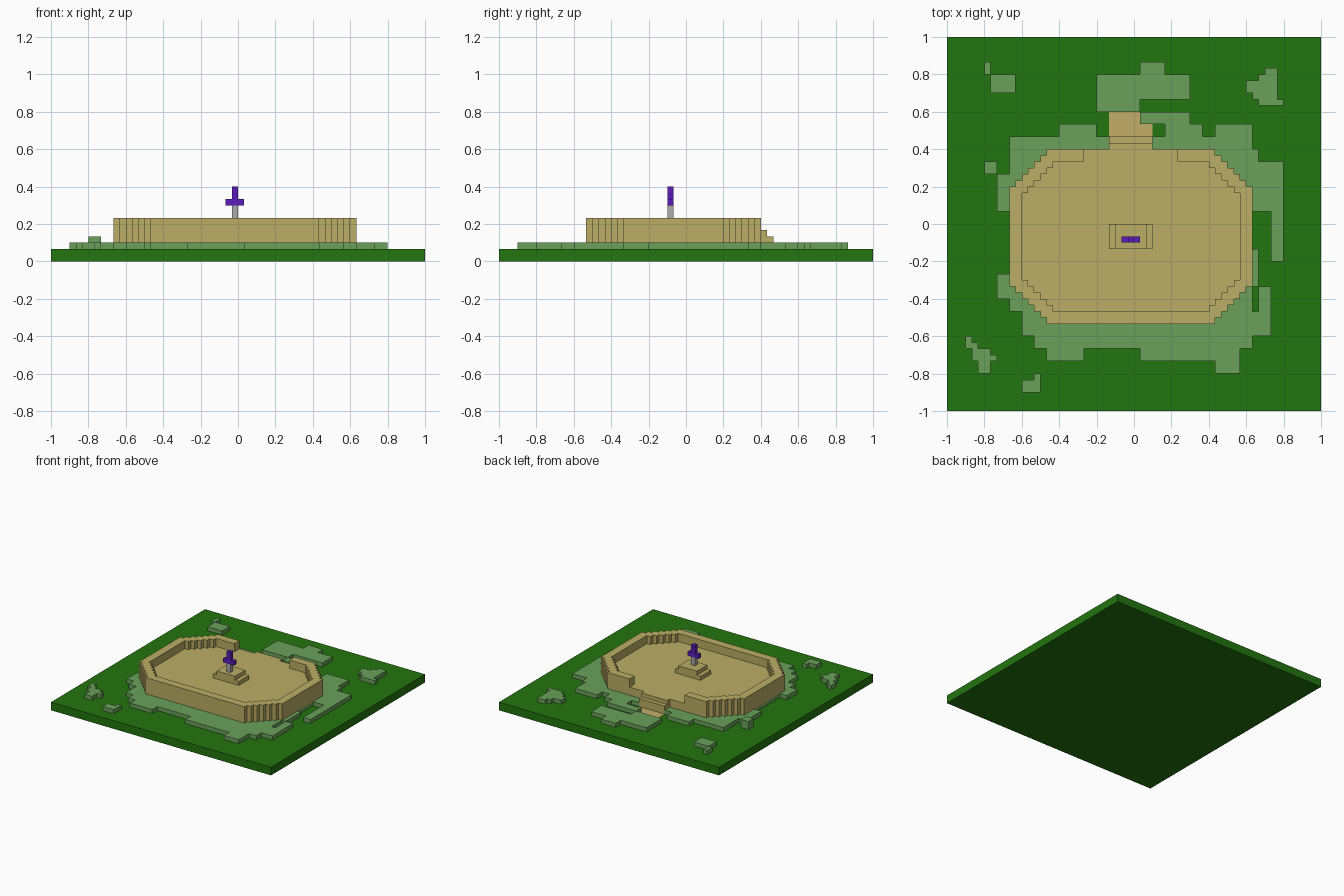
import bpy, bmesh
from mathutils import Vector

cube = bpy.data.objects.get("Cube")
if cube:
    bpy.data.objects.remove(cube, do_unlink=True)

U = 1 / 30  # one block of the layout grid


def material(name, rgb):
    lin = [(c / 255 / 12.92) if c < 11 else ((c / 255 + 0.055) / 1.055) ** 2.4 for c in rgb]
    m = bpy.data.materials.new(name)
    m.use_nodes = True
    m.diffuse_color = (*lin, 1)
    m.node_tree.nodes["Principled BSDF"].inputs["Base Color"].default_value = (*lin, 1)
    return m


DARK = material("dark_grass", (34, 117, 14))
LIGHT = material("light_grass", (107, 161, 91))
SAND = material("sandstone", (187, 174, 101))
DIRT = material("dirt_path", (196, 174, 106))
PURPLE = material("purple", (92, 28, 186))
GREY = material("grey_metal", (172, 172, 172))


def finish(name, bm, mat):
    bmesh.ops.recalc_face_normals(bm, faces=bm.faces[:])
    me = bpy.data.meshes.new(name)
    bm.to_mesh(me)
    bm.free()
    me.materials.append(mat)
    ob = bpy.data.objects.new(name, me)
    bpy.context.scene.collection.objects.link(ob)
    return ob


def box(name, x0, x1, y0, y1, z0, z1, mat):
    """Box with its limits given in blocks."""
    bm = bmesh.new()
    bmesh.ops.create_cube(bm, size=1)
    for v in bm.verts:
        v.co = Vector(((x0 + x1) / 2 + v.co.x * (x1 - x0),
                       (y0 + y1) / 2 + v.co.y * (y1 - y0),
                       (z0 + z1) / 2 + v.co.z * (z1 - z0))) * U
    return finish(name, bm, mat)


def rects_to_cells(rects):
    return {(i, j) for x0, x1, y0, y1 in rects for i in range(x0, x1) for j in range(y0, y1)}


def slab(name, cells, z0, z1, mat):
    """Flat block-edged slab covering a set of grid cells."""
    bm = bmesh.new()
    verts = {}

    def vert(i, j):
        if (i, j) not in verts:
            verts[i, j] = bm.verts.new((i * U, j * U, z0 * U))
        return verts[i, j]

    for i, j in sorted(cells):
        bm.faces.new([vert(i, j), vert(i + 1, j), vert(i + 1, j + 1), vert(i, j + 1)])
    top = bmesh.ops.extrude_face_region(bm, geom=bm.faces[:])["geom"]
    moved = [g for g in top if isinstance(g, bmesh.types.BMVert)]
    bmesh.ops.translate(bm, verts=moved, vec=(0, 0, (z1 - z0) * U))
    return finish(name, bm, mat)


def chamfered(x0, x1, y0, y1, cut):
    """Cells of a rectangle with stepped corners."""
    return {(i, j) for i in range(x0, x1) for j in range(y0, y1)
            if min(i - x0, x1 - 1 - i) + min(j - y0, y1 - 1 - j) >= cut}


# Ground and the dirt path laid on it
box("ground", -30, 30, -30, 30, 0, 2, DARK)
box("dirt_path", -4, 3, 14, 18, 2, 2.05, DIRT)

# Light grass around the arena
around = [(-20, 19, -14, 14), (-12, -6, 14, 16), (-22, -20, 2, 8), (-22, -20, -12, -8),
          (-18, 20, -18, -14), (-16, 19, -20, -18), (20, 22, -18, -10), (19, 20, -10, -4),
          (-14, -8, -22, -20), (1, 17, -22, -20), (13, 17, -24, -22), (19, 24, 2, 10),
          (22, 24, -6, 2), (19, 20, 10, 12), (13, 19, 14, 16), (5, 11, 14, 16), (1, 9, 16, 18)]
slab("grass_around_arena", rects_to_cells(around), 2, 3, LIGHT)

# Separate grass patches
patches = {
    "grass_back": [(-6, 9, 20, 24), (1, 5, 24, 26), (-6, 1, 18, 20)],
    "grass_back_right": [(-24, -23, 24, 26), (-23, -19, 21, 24)],
    "grass_back_left": [(18, 23, 21, 23), (19, 23, 20, 21), (20, 24, 19, 20),
                        (20, 22, 23, 24), (21, 23, 24, 25), (22, 23, 23, 24)],
    "grass_front_right": [(-27, -26, -20, -18), (-26, -25, -22, -19), (-25, -23, -24, -20),
                          (-23, -22, -22, -21)],
    "grass_front": [(-18, -15, -27, -26), (-18, -15, -26, -25), (-16, -15, -25, -24)],
}
for name, rects in patches.items():
    slab(name, rects_to_cells(rects), 2, 3, LIGHT)
box("grass_block", -24, -22, 8, 10, 2, 4, LIGHT)

# Arena platform, and its parapet with an opening at the back
outer = chamfered(-20, 19, -16, 12, 6)
inner = chamfered(-18, 17, -14, 10, 5)
opening = rects_to_cells([(-8, 7, 10, 12)])
slab("arena_platform", outer, 2, 5, SAND)
slab("arena_wall", outer - inner - opening, 5, 7, SAND)

# Entrance steps
for k in range(2):
    box(f"entrance_step_{k + 1}", -4, 3, 12 + k, 13 + k, 2, 5 - k, SAND)

# Pedestal in two tiers
for k in range(2):
    box(f"pedestal_tier_{k + 1}", -4 + k, 3 - k, -4, 0, 5 + k, 6 + k, SAND)

# Sword standing in the pedestal
box("sword_blade", -1, 0, -3, -2, 7, 9, GREY)
box("sword_guard", -2, 1, -3, -2, 9, 10, PURPLE)
box("sword_grip", -1, 0, -3, -2, 10, 12, PURPLE)
